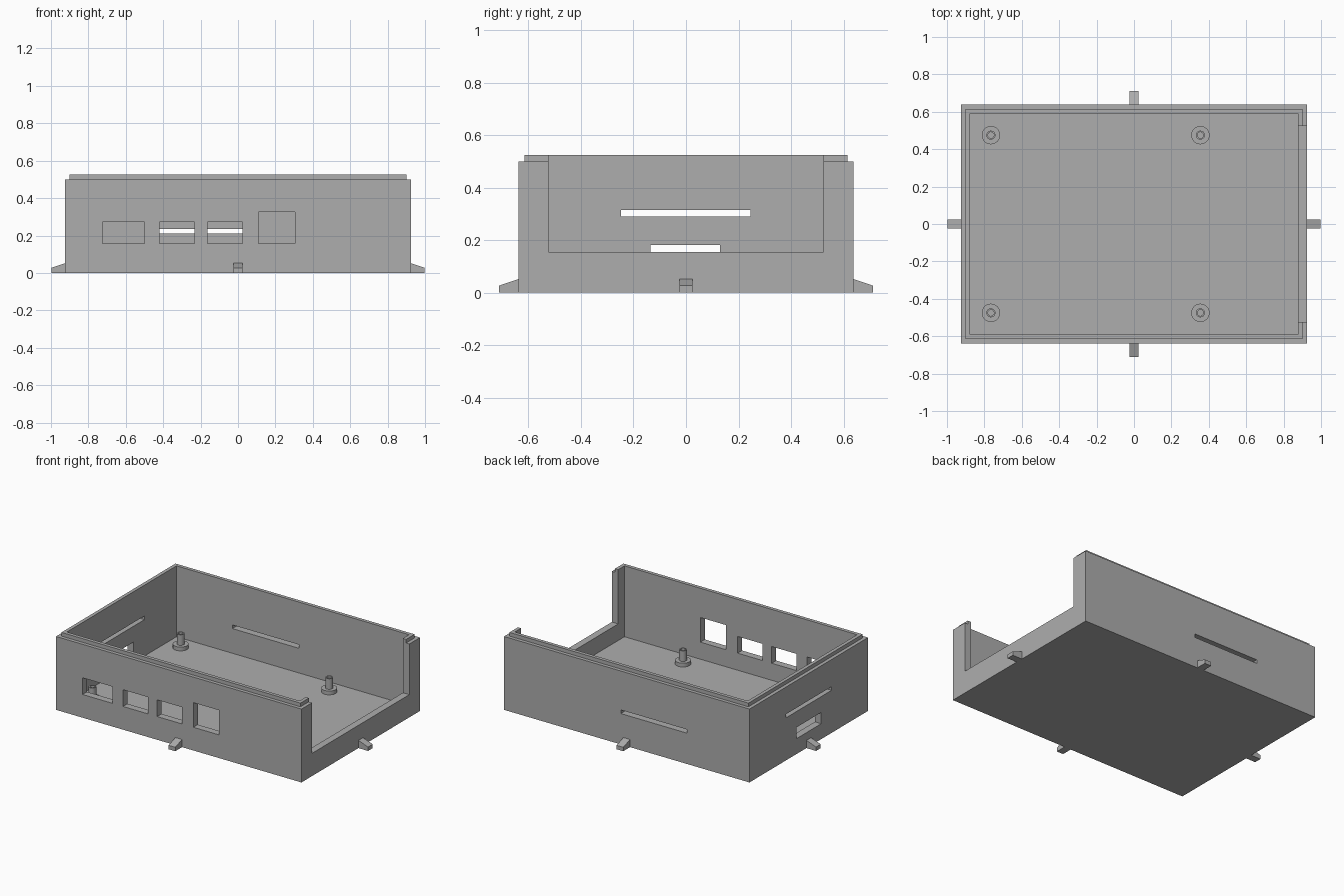
import bpy, bmesh, math
from mathutils import Matrix, Vector

cube = bpy.data.objects.get("Cube")
if cube:
    bpy.data.objects.remove(cube, do_unlink=True)

grey = bpy.data.materials.new("plain_grey")
grey.use_nodes = True
grey.diffuse_color = (0.42, 0.42, 0.42, 1)
grey.node_tree.nodes["Principled BSDF"].inputs["Base Color"].default_value = grey.diffuse_color

HX, HY = 0.925, 0.638          # outer half sizes
WALL, FLOOR = 0.048, 0.042
RIM, LIP = 0.5, 0.525          # heights of the outer rim and the inner lip


def finish(name, bm):
    bmesh.ops.recalc_face_normals(bm, faces=bm.faces)
    mesh = bpy.data.meshes.new(name)
    bm.to_mesh(mesh)
    bm.free()
    mesh.materials.append(grey)
    obj = bpy.data.objects.new(name, mesh)
    bpy.context.collection.objects.link(obj)
    return obj


def add_box(bm, x0, x1, y0, y1, z0, z1):
    size = Matrix.Diagonal((x1 - x0, y1 - y0, z1 - z0, 1))
    place = Matrix.Translation(((x0 + x1) / 2, (y0 + y1) / 2, (z0 + z1) / 2))
    bmesh.ops.create_cube(bm, size=1, matrix=place @ size)


# Open tray: rectangular rings from the underside, over the stepped lip, to the floor
bm = bmesh.new()
rings = []
for inset, z in [(0, 0), (0, RIM), (WALL / 2, RIM), (WALL / 2, LIP), (WALL, LIP), (WALL, FLOOR)]:
    x, y = HX - inset, HY - inset
    rings.append([bm.verts.new(p) for p in [(-x, -y, z), (x, -y, z), (x, y, z), (-x, y, z)]])
for a, b in zip(rings, rings[1:]):
    for i in range(4):
        j = (i + 1) % 4
        bm.faces.new((a[i], a[j], b[j], b[i]))
bm.faces.new(rings[0])
bm.faces.new(rings[-1])
tray = finish("tray", bm)

# Openings: front ports, back vent, side vent, card slot and the large side notch
bm = bmesh.new()
for x0, x1, top in [(-0.725, -0.5, 0.272), (-0.42, -0.233, 0.272),
                    (-0.163, 0.024, 0.272), (0.11, 0.305, 0.326)]:
    add_box(bm, x0, x1, -HY - 0.1, -HY + 0.1, 0.158, top)
add_box(bm, -0.455, 0.045, HY - 0.1, HY + 0.1, 0.21, 0.235)
add_box(bm, -HX - 0.1, -HX + 0.1, -0.247, 0.245, 0.29, 0.315)
add_box(bm, -HX - 0.1, -HX + 0.1, -0.135, 0.13, 0.105, 0.182)
add_box(bm, HX - 0.1, HX + 0.1, -0.523, 0.523, 0.155, LIP + 0.1)
cutter = finish("opening_cutter", bm)
cutter.hide_render = True

cut = tray.modifiers.new("openings", "BOOLEAN")
cut.operation = "DIFFERENCE"
cut.solver = "EXACT"
cut.object = cutter
bpy.context.view_layer.update()
result = tray.evaluated_get(bpy.context.evaluated_depsgraph_get())
tray_mesh = bpy.data.meshes.new_from_object(result)
tray.modifiers.clear()
tray.data = tray_mesh
bpy.data.objects.remove(cutter, do_unlink=True)


# Wedge tabs at the foot of each wall
def tab(name, angle, reach):
    bm = bmesh.new()
    profile = [(reach - 0.01, 0), (reach + 0.073, 0), (reach + 0.073, 0.027),
               (reach, 0.052), (reach - 0.01, 0.052)]
    face = bm.faces.new([bm.verts.new((d, -0.025, z)) for d, z in profile])
    ext = bmesh.ops.extrude_face_region(bm, geom=[face])
    moved = [v for v in ext["geom"] if isinstance(v, bmesh.types.BMVert)]
    bmesh.ops.translate(bm, verts=moved, vec=(0, 0.05, 0))
    bm.transform(Matrix.Rotation(math.radians(angle), 4, "Z"))
    finish(name, bm)


for name, angle, reach in [("left_tab", 0, HX), ("back_tab", 90, HY),
                           ("right_tab", 180, HX), ("front_tab", 270, HY)]:
    tab(name, angle, reach)


# Hollow mounting posts with a flanged foot
def post(name, x, y):
    bm = bmesh.new()
    profile = [(0.016, FLOOR), (0.016, 0.14), (0.024, 0.14), (0.024, 0.068),
               (0.049, 0.068), (0.049, FLOOR - 0.01)]
    verts = [bm.verts.new((r, 0, z)) for r, z in profile]
    edges = [bm.edges.new(pair) for pair in zip(verts, verts[1:])]
    bmesh.ops.spin(bm, geom=verts + edges, cent=(0, 0, 0), axis=(0, 0, 1),
                   angle=math.tau, steps=32, use_duplicate=False)
    bmesh.ops.remove_doubles(bm, verts=bm.verts, dist=0.0005)
    obj = finish(name, bm)
    obj.location = Vector((x, y, 0))
    bpy.ops.object.select_all(action="DESELECT")
    obj.select_set(True)
    bpy.context.view_layer.objects.active = obj
    bpy.ops.object.shade_smooth_by_angle(angle=math.radians(35))


for side, x in [("right", -0.765), ("left", 0.355)]:
    for end, y in [("front", -0.475), ("back", 0.475)]:
        post(f"{end}_{side}_post", x, y)
